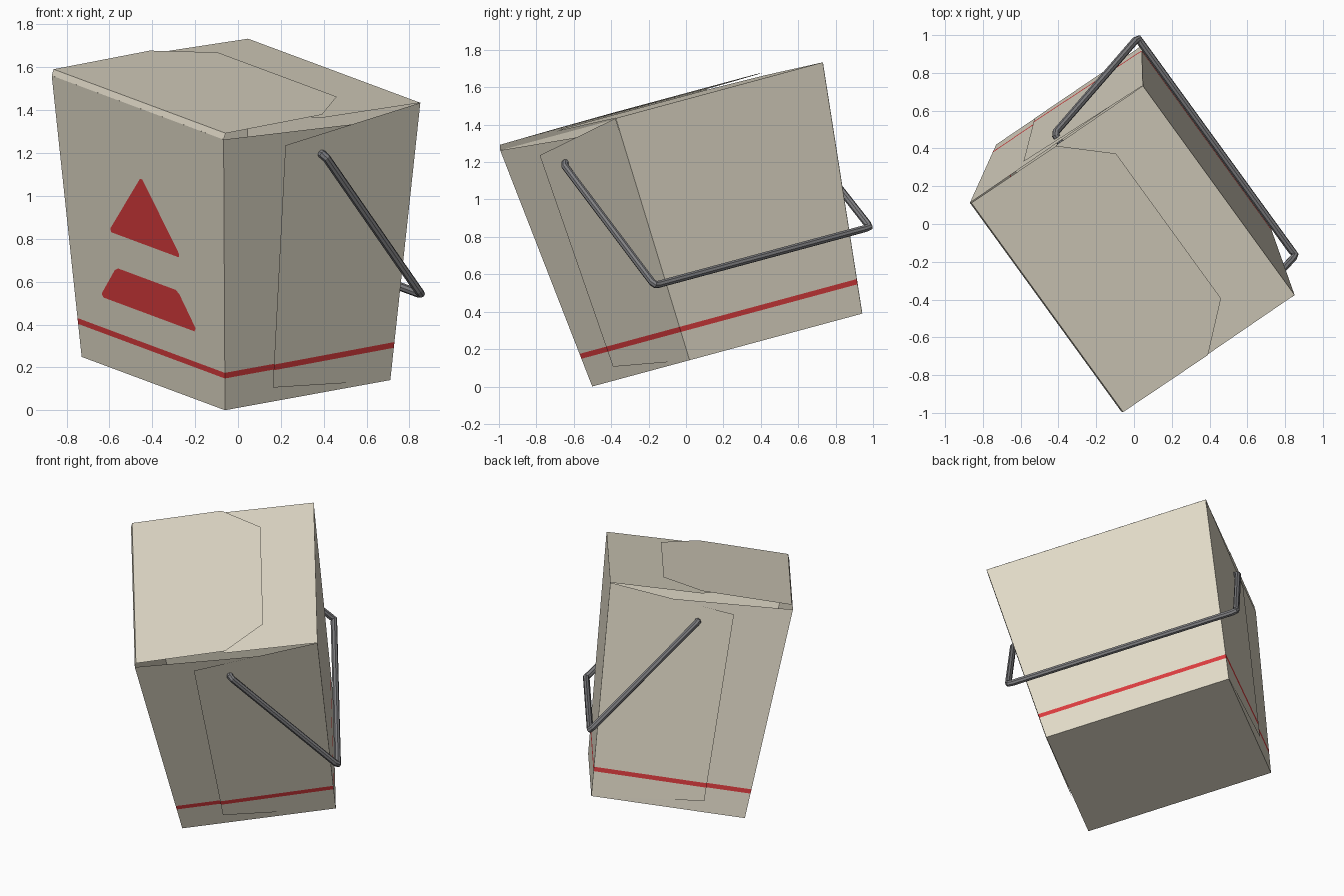
import bpy, bmesh, math
from mathutils import Matrix, Vector

if "Cube" in bpy.data.objects:
    bpy.data.objects.remove(bpy.data.objects["Cube"])

# The carton is built upright (u, v, h), then spun and tipped forward
POSE = (Matrix.Translation((-0.01, 0.22, 0.195))
        @ Matrix.Rotation(math.radians(15.1), 4, 'X')
        @ Matrix.Rotation(math.radians(35), 4, 'Z'))
H = 1.36
STRIPE = (0.158, 0.186)


def material(name, rgb):
    m = bpy.data.materials.new(name)
    m.diffuse_color = (*rgb, 1)
    m.use_nodes = True
    m.node_tree.nodes["Principled BSDF"].inputs["Base Color"].default_value = m.diffuse_color
    return m


card = material("cream_card", (0.75, 0.70, 0.575))
red = material("red_print", (0.70, 0.045, 0.048))
wire = material("grey_wire", (0.21, 0.21, 0.22))


def half_u(h):
    return 0.47 + 0.09 * h / H


def half_v(h):
    return 0.583 + 0.117 * h / H


def sheet(name, polys, mats, striped=False):
    """Thin card sheet from polygons, normals pointing away from the middle."""
    bm = bmesh.new()
    for pts in polys:
        bm.faces.new([bm.verts.new(p) for p in pts])
    bmesh.ops.remove_doubles(bm, verts=bm.verts, dist=1e-5)
    if striped:
        for h in STRIPE:
            bmesh.ops.bisect_plane(bm, geom=bm.verts[:] + bm.edges[:] + bm.faces[:],
                                   plane_co=(0, 0, h), plane_no=(0, 0, 1))
    bm.normal_update()
    for f in bm.faces:
        c = f.calc_center_median()
        if f.normal.dot(c - Vector((0, 0, H / 2))) < 0:
            f.normal_flip()
        if striped and STRIPE[0] < c.z < STRIPE[1]:
            f.material_index = 1
    me = bpy.data.meshes.new(name)
    bm.to_mesh(me)
    bm.free()
    for m in mats:
        me.materials.append(m)
    ob = bpy.data.objects.new(name, me)
    ob.matrix_world = POSE
    bpy.context.collection.objects.link(ob)
    return ob


# Base
sheet("base", [[(-0.47, -0.583, 0), (0.47, -0.583, 0), (0.47, 0.583, 0), (-0.47, 0.583, 0)]], [card])

# Broad walls
for side, name, top in ((-1, "print_wall", 1.347), (1, "plain_wall", 1.352)):
    sheet(name, [[(side * half_u(h), s * half_v(h), h)
                  for h, s in ((0, -1), (0, 1), (top, 1), (top, -1))]], [card, red], True)

# Narrow walls: an inner wall with a wrapped panel lying over it
for s, side in ((-1, "near"), (1, "far")):
    inner = [(-half_u(0), 0), (half_u(0), 0), (half_u(1.285), 1.285), (-half_u(1.347), 1.347)]
    sheet(side + "_inner_wall", [[(u, s * half_v(h), h) for u, h in inner]], [card, red], True)
    outer = [(half_u(0), 0, 0.002), (-0.21, 0.073, 0.011),
             (-0.21, 1.266, 0.011), (half_u(1.352), 1.352, 0.002)]
    sheet(side + "_wrapped_panel", [[(u, s * (half_v(h) + o), h) for u, h, o in outer]],
          [card, red], True)

# Lower lid hinged on the plain wall
sheet("lower_lid", [[(0.56, -0.70, 1.352), (0.56, 0.70, 1.352), (0, 0.70, 1.366),
                     (-0.235, 0.485, 1.372), (-0.235, -0.485, 1.372), (0, -0.70, 1.366)]], [card])

# Upper lid with its folded hinge strip
hinge = [(-0.548, -0.70, 1.376), (-0.548, 0.70, 1.376)]
sheet("upper_lid", [hinge + [(0, 0.70, 1.381), (0.235, 0.485, 1.384),
                             (0.235, -0.485, 1.384), (0, -0.70, 1.381)],
                    hinge[::-1] + [(-0.559, -0.699, 1.347), (-0.559, 0.699, 1.347)]], [card])

# Printed roof shapes on the front wall, given as mirrored half outlines
for name, half in (("roof_print_upper", [(0.01, 0.998), (0.28, 0.695), (0.275, 0.678)]),
                   ("roof_print_lower", [(0.235, 0.51), (0.262, 0.496), (0.382, 0.355), (0.37, 0.338)])):
    outline = half + [(-v, h) for v, h in reversed(half)]
    sheet(name, [[(-half_u(h) - 0.003, v, h) for v, h in outline]], [red])

# Wire handle, with short ends hooked into the narrow walls
half = [(0, 0.66, 1.195), (0.0, 0.705, 1.19), (0.012, 0.718, 1.175),
        (0.53, 0.728, 0.455), (0.547, 0.722, 0.437), (0.545, 0.70, 0.435)]
path = [(u, -v, h) for u, v, h in half] + half[::-1]
cu = bpy.data.curves.new("handle_path", 'CURVE')
cu.dimensions = '3D'
cu.bevel_depth = 0.02
cu.bevel_resolution = 2
cu.use_fill_caps = True
sp = cu.splines.new('POLY')
sp.points.add(len(path) - 1)
for p, co in zip(sp.points, path):
    p.co = (*co, 1)
tmp = bpy.data.objects.new("handle_path", cu)
bpy.context.collection.objects.link(tmp)
bpy.context.view_layer.update()
me = bpy.data.meshes.new_from_object(tmp.evaluated_get(bpy.context.evaluated_depsgraph_get()))
bpy.data.objects.remove(tmp)
me.materials.clear()
me.materials.append(wire)
for f in me.polygons:
    f.use_smooth = False
handle = bpy.data.objects.new("wire_handle", me)
handle.matrix_world = POSE
bpy.context.collection.objects.link(handle)
